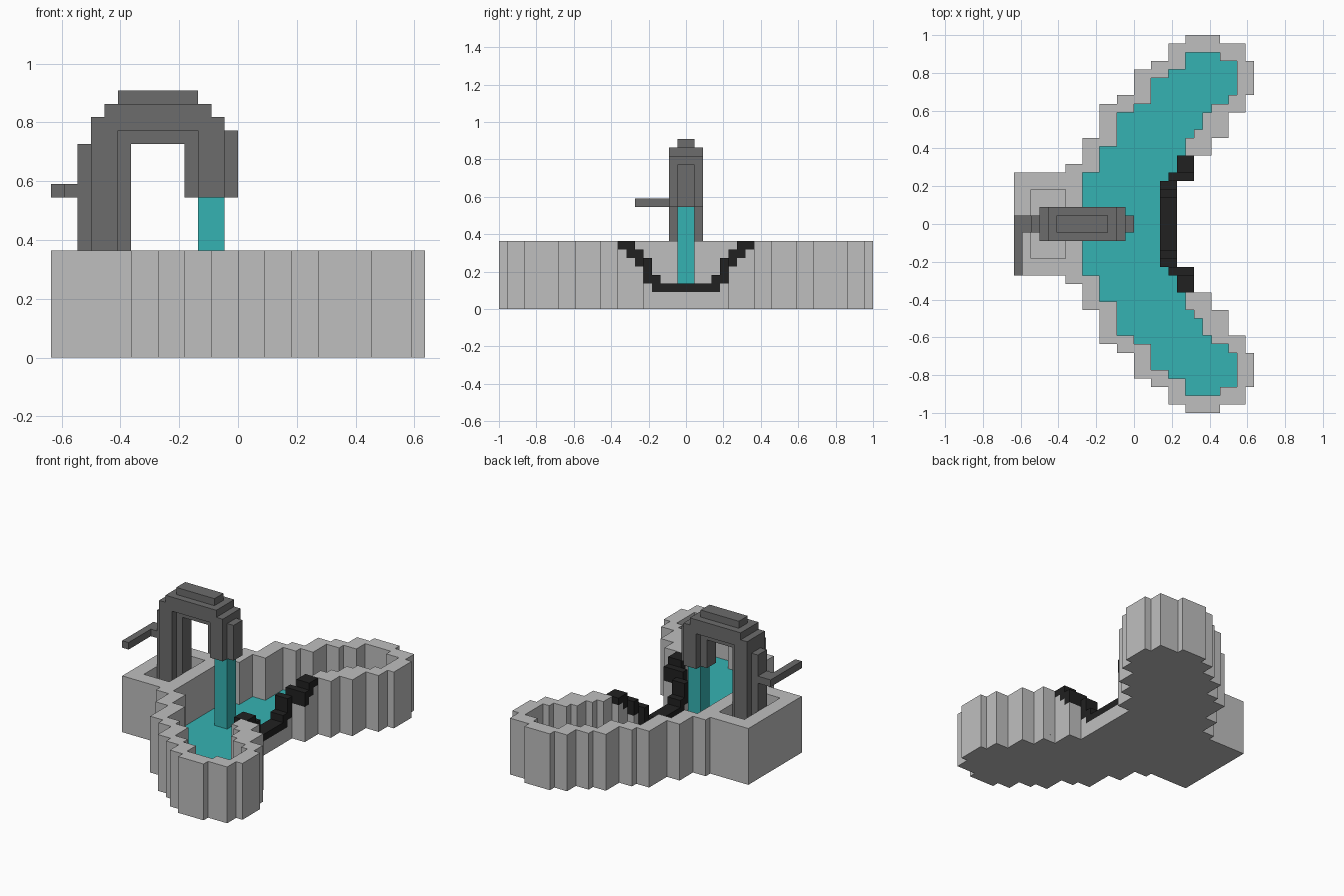
import bpy, bmesh
from mathutils import Vector

cube = bpy.data.objects.get("Cube")
if cube:
    bpy.data.objects.remove(cube)

U = 1 / 22  # one block


def material(name, rgb):
    m = bpy.data.materials.new(name)
    m.use_nodes = True
    m.diffuse_color = (*rgb, 1)
    bsdf = m.node_tree.nodes["Principled BSDF"]
    bsdf.inputs["Base Color"].default_value = (*rgb, 1)
    bsdf.inputs["Roughness"].default_value = 0.8
    return m


STONE = material("light stone", (0.52, 0.52, 0.52))
IRON = material("dark iron", (0.15, 0.15, 0.15))
WATER = material("teal water", (0.036, 0.45, 0.45))
TRIM = material("black trim", (0.015, 0.015, 0.015))


def prism(name, outline, lo, hi, mat, axis="z"):
    """Extrude an outline from lo to hi along z (xy outline) or y (xz outline)."""
    bm = bmesh.new()
    if axis == "z":
        pts, push = [(a, b, lo) for a, b in outline], Vector((0, 0, hi - lo))
    else:
        pts, push = [(a, lo, b) for a, b in outline], Vector((0, hi - lo, 0))
    face = bm.faces.new([bm.verts.new(p) for p in pts])
    new = bmesh.ops.extrude_face_region(bm, geom=[face], use_keep_orig=True)["geom"]
    bmesh.ops.translate(bm, vec=push, verts=[g for g in new if isinstance(g, bmesh.types.BMVert)])
    bmesh.ops.recalc_face_normals(bm, faces=bm.faces)
    bmesh.ops.scale(bm, vec=(U, U, U), verts=bm.verts)
    mesh = bpy.data.meshes.new(name)
    bm.to_mesh(mesh)
    bm.free()
    mesh.materials.append(mat)
    ob = bpy.data.objects.new(name, mesh)
    bpy.context.collection.objects.link(ob)
    return ob


def box(name, x0, x1, y0, y1, z0, z1, mat):
    return prism(name, [(x0, y0), (x1, y0), (x1, y1), (x0, y1)], z0, z1, mat)


def flip(half):
    return [(x, -y) for x, y in reversed(half)]


# Half outlines of the curved trough, from the pump side to the spillway
outer = [(-8, 6), (-8, 7), (-6, 7), (-6, 10), (-4, 10), (-4, 14), (-2, 14), (-2, 15),
         (0, 15), (0, 18), (2, 18), (2, 19), (4, 19), (4, 21), (6, 21), (6, 22),
         (10, 22), (10, 21), (13, 21), (13, 19), (14, 19), (14, 15), (13, 15), (13, 13),
         (11, 13), (11, 10), (9, 10), (9, 8)]
inner = [(-6, 6), (-4, 6), (-4, 9), (-2, 9), (-2, 13), (0, 13), (0, 14), (2, 14),
         (2, 17), (4, 17), (4, 18), (6, 18), (6, 20), (10, 20), (10, 19), (12, 19),
         (12, 15), (11, 15), (11, 14), (9, 14), (9, 13), (8, 13), (8, 11), (7, 11),
         (7, 10), (6, 10), (6, 8)]
floor_half = [(-14, 6)] + outer + [(7, 8), (7, 5), (5, 5)]
water_half = inner + [(5, 8), (5, 6), (4, 6), (4, 5), (3, 5)]

# Basin: floor, wall, pump well and water
prism("basin_floor", floor_half + flip(floor_half), 0, 1, STONE)
prism("basin_wall", outer + inner[::-1] + flip(inner[::-1]) + flip(outer), 1, 8, STONE)
prism("pump_well", [(-8, 6), (-14, 6), (-14, -6), (-8, -6),
                    (-8, -4), (-12, -4), (-12, 4), (-8, 4)], 1, 8, STONE)
prism("water_surface", water_half + flip(water_half), 1, 2, WATER)

# Spillway: low stone wall capped with stepped black trim (y0, y1, x0, x1, z0, z1)
box("spillway_wall_middle", 3, 5, -3, 3, 1, 2, STONE)
box("spillway_trim_middle", 3, 5, -3, 3, 2, 3, TRIM)
steps = [(3, 4, 3, 5, 2, 4), (4, 5, 3, 5, 3, 6), (5, 6, 4, 7, 5, 7),
         (6, 7, 5, 7, 6, 8), (7, 8, 5, 7, 7, 8)]
for side, s in (("left", 1), ("right", -1)):
    for i, (y0, y1, x0, x1, z0, z1) in enumerate(steps, 1):
        box(f"spillway_wall_{side}_{i}", x0, x1, s * y0, s * y1, 1, z0, STONE)
        box(f"spillway_trim_{side}_{i}", x0, x1, s * y0, s * y1, z0, z1, TRIM)

# Pump: tall centre layer with a slimmer layer on each side
core = [(-12, 1), (-12, 16), (-11, 16), (-11, 18), (-10, 18), (-10, 19), (-9, 19), (-9, 20),
        (-3, 20), (-3, 19), (-2, 19), (-2, 18), (-1, 18), (-1, 17), (0, 17), (0, 12),
        (-4, 12), (-4, 16), (-8, 16), (-8, 1)]
cheek = [(-11, 1), (-11, 18), (-10, 18), (-10, 19), (-2, 19), (-2, 18), (-1, 18), (-1, 12),
         (-3, 12), (-3, 17), (-9, 17), (-9, 1)]
prism("pump_core", core, -1, 1, IRON, "y")
prism("pump_cheek_left", cheek, 1, 2, IRON, "y")
prism("pump_cheek_right", cheek, -2, -1, IRON, "y")

# Handle and falling water
prism("pump_handle", [(-12, 1), (-14, 1), (-14, -6), (-13, -6), (-13, -1), (-12, -1)], 12, 13, IRON)
box("water_stream", -3, -1, -1, 1, 2, 12, WATER)
